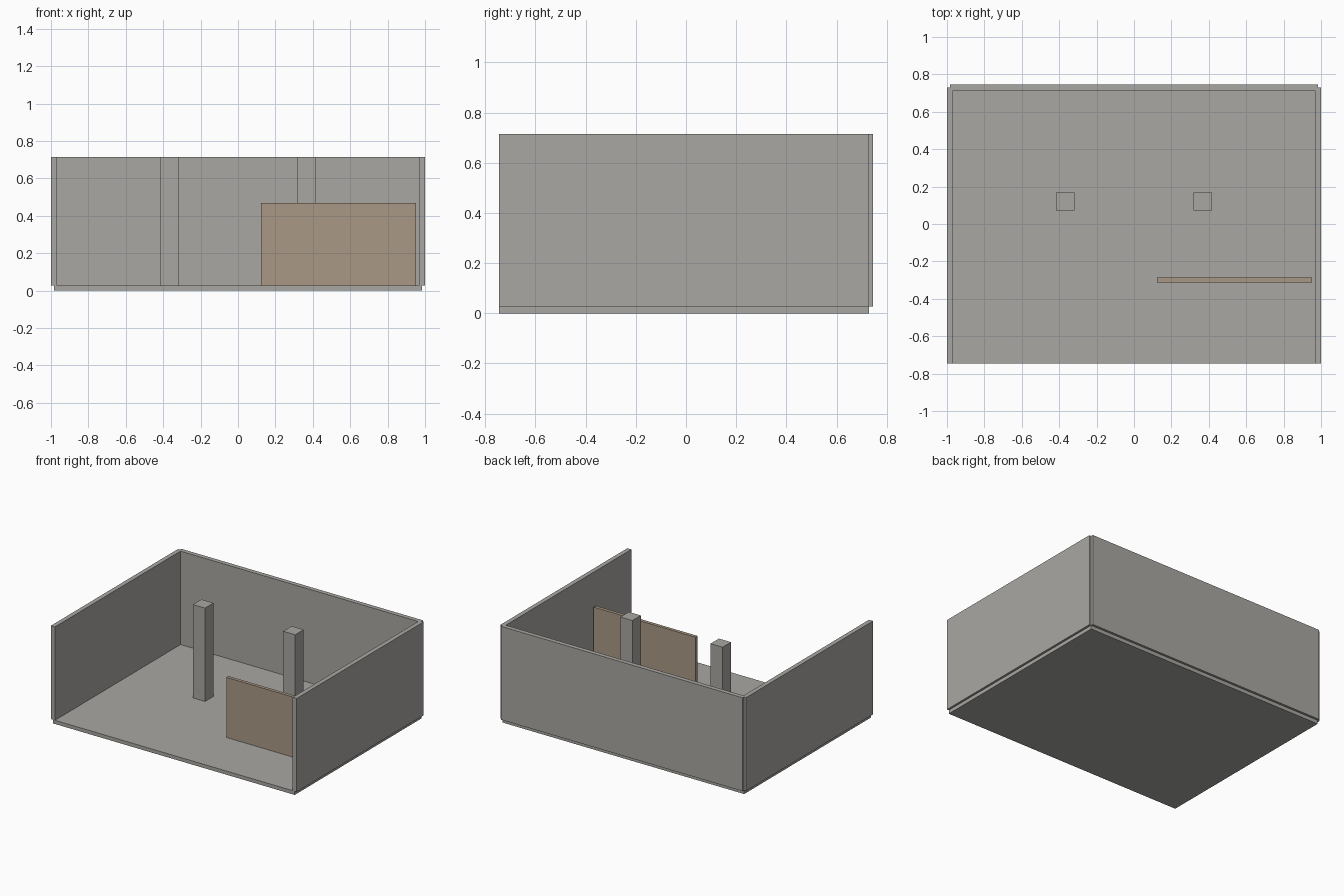
import bpy

cube = bpy.data.objects.get("Cube")
if cube:
    bpy.data.objects.remove(cube, do_unlink=True)


def make_material(name, rgb):
    mat = bpy.data.materials.new(name)
    mat.use_nodes = True
    colour = (*rgb, 1.0)
    mat.diffuse_color = colour
    mat.node_tree.nodes["Principled BSDF"].inputs["Base Color"].default_value = colour
    return mat


def box(name, xs, ys, zs, mat):
    """Axis-aligned box between the given limits."""
    spans = (xs, ys, zs)
    bpy.ops.mesh.primitive_cube_add(size=1, location=[(a + b) / 2 for a, b in spans])
    obj = bpy.context.object
    obj.name = name
    obj.scale = [b - a for a, b in spans]
    bpy.ops.object.transform_apply(location=False, rotation=False, scale=True)
    obj.data.materials.append(mat)
    return obj


concrete = make_material("concrete grey", (0.40, 0.39, 0.365))
timber = make_material("timber tan", (0.40, 0.315, 0.235))

FRONT, BACK = -0.746, 0.746
FLOOR, TOP = 0.027, 0.714
SLAB_X, SLAB_BACK = 0.984, 0.729
WALL = 0.033
wall_z = (FLOOR, TOP)

# Floor slab and back wall
box("floor_slab", (-SLAB_X, SLAB_X), (FRONT, SLAB_BACK), (0, FLOOR), concrete)
box("back_wall", (-SLAB_X, SLAB_X), (BACK - WALL, BACK), wall_z, concrete)

# Side walls and columns, mirrored across the centre
for side, label in ((1, "left"), (-1, "right")):
    wall_x = sorted((side * (1 - WALL), side))
    box(label + "_wall", wall_x, (FRONT, SLAB_BACK), wall_z, concrete)
    centre = side * 0.367
    box(label + "_column", (centre - 0.049, centre + 0.049), (0.071, 0.169), wall_z, concrete)

# Low partition on the left side
box("partition", (0.123, 0.953), (-0.312, -0.287), (FLOOR, 0.469), timber)
